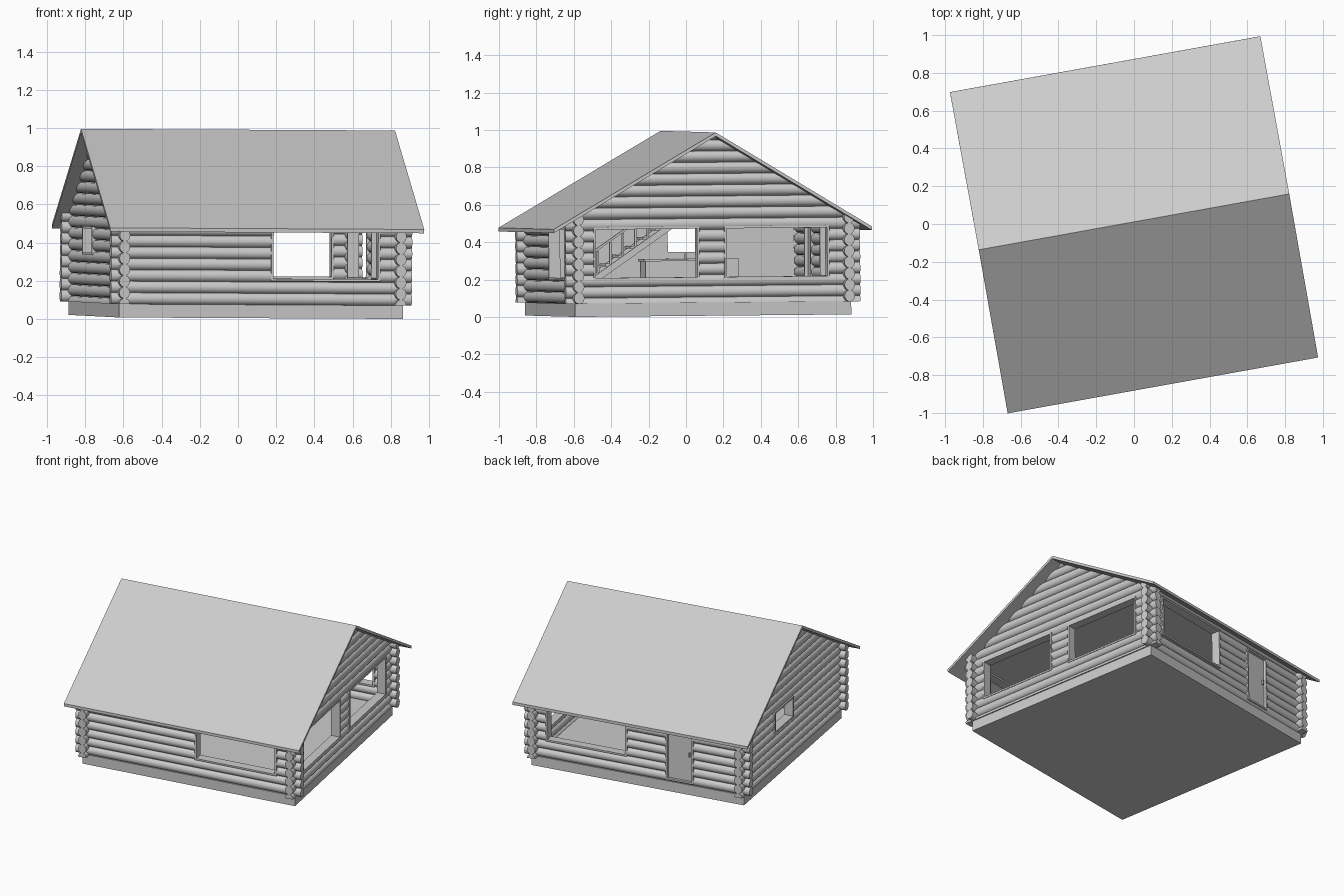
import bpy, bmesh, math
from mathutils import Matrix, Vector

if "Cube" in bpy.data.objects:
    bpy.data.objects.remove(bpy.data.objects["Cube"])

grey = bpy.data.materials.new("pale_grey")
grey.diffuse_color = (0.6, 0.6, 0.6, 1)
grey.use_nodes = True
grey.node_tree.nodes["Principled BSDF"].inputs["Base Color"].default_value = grey.diffuse_color

# Whole house stands turned and very slightly tilted
PLACE = (Matrix.Translation((0, 0, 0.011)) @ Matrix.Rotation(0.0066, 4, 'Y')
         @ Matrix.Rotation(0.008, 4, 'X') @ Matrix.Rotation(math.radians(10.2), 4, 'Z'))
CX, CY = -0.01, 0.014          # house centre
BASE_TOP, PITCH, WALL, LOG_END = 0.07, 0.06, 0.735, 0.80
RIDGE_Y, RIDGE_Z, EAVE_Z, EAVE_Y, THICK = 0.02, 0.98, 0.47, 0.864, 0.02


def add(name, bm, smooth=False):
    bmesh.ops.recalc_face_normals(bm, faces=bm.faces)
    me = bpy.data.meshes.new(name)
    bm.to_mesh(me)
    bm.free()
    me.materials.append(grey)
    ob = bpy.data.objects.new(name, me)
    bpy.context.collection.objects.link(ob)
    if smooth:
        bpy.context.view_layer.objects.active = ob
        ob.select_set(True)
        bpy.ops.object.shade_smooth_by_angle(angle=math.radians(30))
        ob.select_set(False)
    return ob


def prism_bm(pts, axis, lo, hi):
    """Extrude a (u, z) outline along x or y."""
    bm = bmesh.new()
    def co(u, z, t):
        return (t, u, z) if axis == 'x' else (u, t, z)
    f = bm.faces.new([bm.verts.new(co(u, z, lo)) for u, z in pts])
    ext = bmesh.ops.extrude_face_region(bm, geom=[f])
    d = Vector(co(0, 0, hi - lo))
    bmesh.ops.translate(bm, vec=d, verts=[v for v in ext['geom'] if isinstance(v, bmesh.types.BMVert)])
    return bm


def box_bm(x0, x1, y0, y1, z0, z1):
    return prism_bm([(x0, z0), (x1, z0), (x1, z1), (x0, z1)], 'y', y0, y1)


def box(name, *b):
    return add(name, box_bm(*b))


def opening_box(axis, c, a, b, z0, z1, half):
    """Box bounds for an opening a..b in the wall whose centre line is c."""
    return (a, b, c - half, c + half, z0, z1) if axis == 'x' else (c - half, c + half, a, b, z0, z1)


def cut(ob, bounds):
    cutter = box("cutter", *bounds)
    cutter.hide_render = True
    mod = ob.modifiers.new("opening", 'BOOLEAN')
    mod.operation, mod.object, mod.solver = 'DIFFERENCE', cutter, 'EXACT'
    bpy.context.view_layer.objects.active = ob
    bpy.ops.object.modifier_apply(modifier=mod.name)
    bpy.data.objects.remove(cutter)


def log_wall(name, axis, c, z0, rows, openings):
    """Stacked logs, trimmed under the roof, with openings cut and lined."""
    side = []
    for i in range(rows):
        zc = z0 + PITCH * (i + 0.5)
        for k in range(9):
            t = math.radians(-75 + 150 * k / 8)
            side.append((0.028 * math.cos(t), zc + 0.031 * math.sin(t)))
    pts = [(c + u, z) for u, z in side] + [(c - u, z) for u, z in reversed(side)]
    mid = CX if axis == 'x' else CY
    bm = prism_bm(pts, axis, mid - LOG_END, mid + LOG_END)
    planes = [((0, 0, BASE_TOP), Vector((0, 0, -1)))]
    for s in (-1, 1):
        run = EAVE_Y - s * RIDGE_Y
        planes.append(((0, RIDGE_Y, RIDGE_Z - THICK), Vector((0, s * (RIDGE_Z - EAVE_Z), run))))
    for p, n in planes:
        r = bmesh.ops.bisect_plane(bm, geom=bm.verts[:] + bm.edges[:] + bm.faces[:], dist=1e-6,
                                   plane_co=p, plane_no=n, clear_outer=True)
        edges = [e for e in bm.edges if e.is_boundary]
        if edges:
            bmesh.ops.holes_fill(bm, edges=edges, sides=0)
    ob = add(name, bm, True)
    for a, b, lo, hi in openings:
        cut(ob, opening_box(axis, c, a, b, lo, hi, 0.1))
        t = 0.012
        for k, e in enumerate(((a, a + t, lo, hi), (b - t, b, lo, hi),
                               (a + t, b - t, lo, lo + t), (a + t, b - t, hi - t, hi))):
            box(name + "_frame_" + str(k), *opening_box(axis, c, *e, 0.031))
    return ob


# Foundation, floor and ceiling
box("foundation", CX - 0.755, CX + 0.755, CY - 0.75, CY + 0.75, 0, BASE_TOP)
box("floor", CX - 0.72, CX + 0.72, CY - 0.72, CY + 0.72, BASE_TOP, 0.085)
box("ceiling", CX - 0.73, CX + 0.73, CY - 0.73, CY + 0.73, 0.482, 0.495)

# Roof
y0, y1 = -EAVE_Y, EAVE_Y
add("roof", prism_bm([(y0, EAVE_Z), (RIDGE_Y, RIDGE_Z), (y1, EAVE_Z), (y1, EAVE_Z - THICK),
                      (RIDGE_Y, RIDGE_Z - THICK), (y0, EAVE_Z - THICK)], 'x', -0.838, 0.832))

# Log walls: long walls, then gable walls offset by half a log
WIN = (0.195, 0.478)
DOOR = (-0.41, -0.215, 0.085, 0.47)
log_wall("front_wall", 'x', CY - WALL, BASE_TOP, 8, [(0.04, 0.62, *WIN)])
log_wall("back_wall", 'x', CY + WALL, BASE_TOP, 8, [(0.06, 0.637, *WIN), DOOR])
log_wall("right_gable_wall", 'y', CX + WALL, BASE_TOP - PITCH / 2, 16,
         [(-0.634, -0.06, *WIN), (0.077, 0.646, *WIN)])
log_wall("left_gable_wall", 'y', CX - WALL, BASE_TOP - PITCH / 2, 16, [(0.02, 0.31, 0.32, 0.47)])

# Plain lining on the inside of the left wall
lining = box("left_wall_lining", CX - 0.712, CX - 0.702, CY - 0.705, CY + 0.705, 0.085, 0.482)
cut(lining, (CX - 0.8, CX - 0.6, 0.032, 0.298, 0.332, 0.458))

# Door with panel and handle
yd = CY + WALL
box("door", DOOR[0] + 0.012, DOOR[1] - 0.012, yd - 0.012, yd + 0.012, 0.097, 0.458)
box("door_handle", DOOR[0] + 0.025, DOOR[0] + 0.035, yd + 0.012, yd + 0.026, 0.27, 0.30)

# Stairs rising towards the back along the left wall
SX0, SX1, N = -0.62, -0.44, 8
for i in range(N):
    y, z = -0.56 + 0.068 * i, 0.12 + 0.047 * i
    box("stair_tread_" + str(i), SX0, SX1, y, y + 0.06, z, z + 0.014)
    box("stair_baluster_" + str(i), SX1 - 0.012, SX1, y + 0.022, y + 0.034, z, min(z + 0.13, 0.482))
for k, x in enumerate((SX0 - 0.012, SX1)):
    add("stair_stringer_" + str(k), prism_bm([(-0.60, 0.085), (-0.54, 0.085), (0.03, 0.475), (-0.03, 0.475)],
                                             'x', x, x + 0.012))
add("stair_handrail", prism_bm([(-0.56, 0.235), (-0.56, 0.25), (-0.22, 0.482), (-0.20, 0.482)],
                               'x', SX1 - 0.014, SX1 + 0.002))

# Kitchen counter, tap and low cabinet
box("counter", -0.70, -0.54, -0.12, 0.165, 0.085, 0.285)
box("counter_top", -0.70, -0.53, -0.13, 0.175, 0.285, 0.297)
box("tap", -0.64, -0.63, 0.11, 0.12, 0.297, 0.325)
box("low_cabinet", -0.70, -0.56, 0.32, 0.39, 0.085, 0.295)

for ob in bpy.data.objects:
    ob.data.transform(PLACE)
